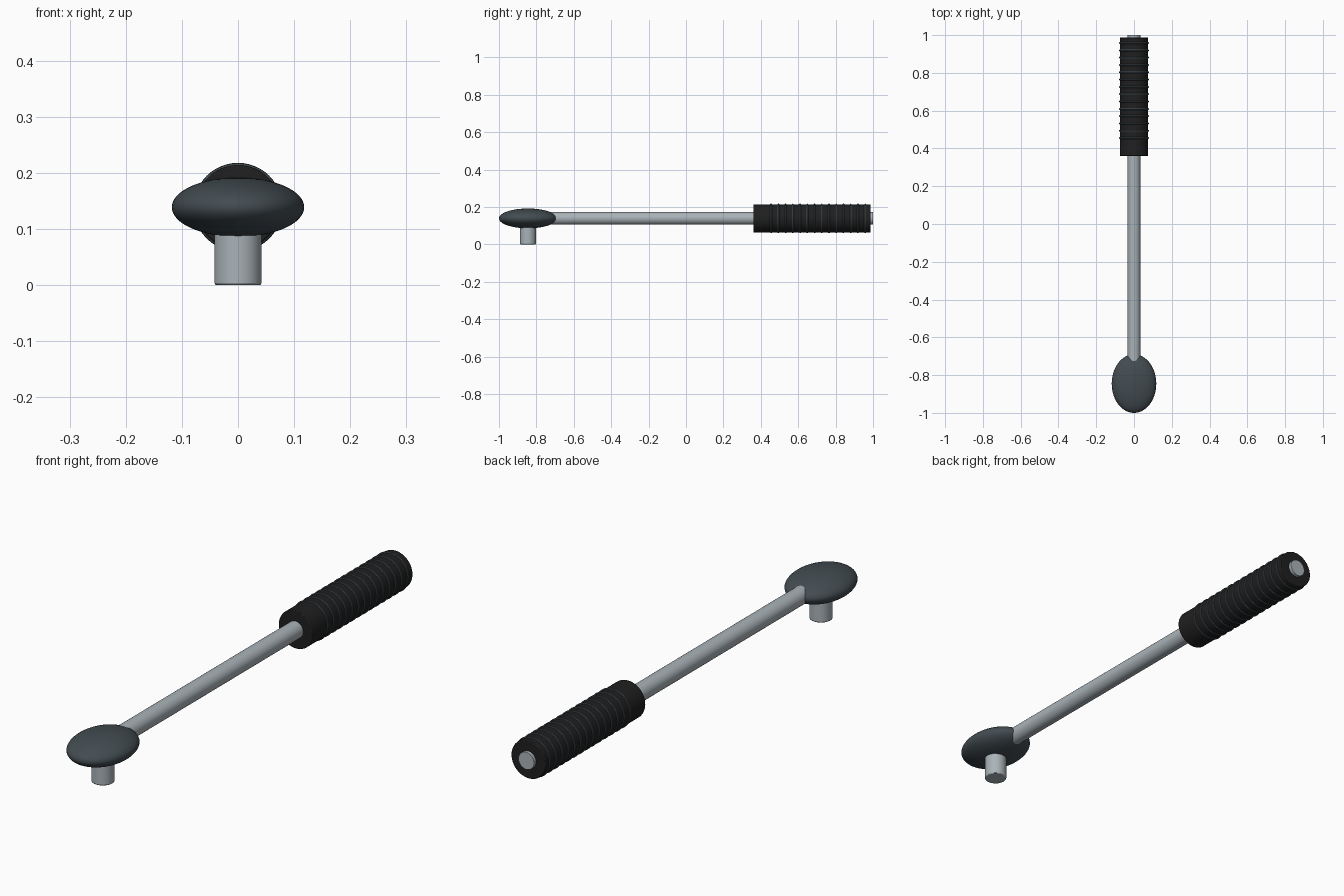
import bpy, math

if "Cube" in bpy.data.objects:
    bpy.data.objects.remove(bpy.data.objects["Cube"])

def material(name, color):
    m = bpy.data.materials.new(name)
    m.diffuse_color = (*color, 1)
    m.use_nodes = True
    m.node_tree.nodes["Principled BSDF"].inputs["Base Color"].default_value = m.diffuse_color
    return m

steel = material("brushed steel", (0.40, 0.45, 0.48))
slate = material("dark slate", (0.055, 0.072, 0.082))
rubber = material("black rubber", (0.014, 0.014, 0.014))
AXIS_Z = 0.139

def finish(name, mat, bevel=0):
    o = bpy.context.object
    o.name = name
    o.data.materials.append(mat)
    if bevel:
        b = o.modifiers.new("bevel", 'BEVEL')
        b.width, b.segments, b.limit_method = bevel, 2, 'ANGLE'
    bpy.ops.object.shade_smooth_by_angle(angle=math.radians(35))
    return o

def rod(name, mat, radius, y0, y1, bevel=0):
    bpy.ops.mesh.primitive_cylinder_add(vertices=48, radius=radius, depth=y1 - y0,
        location=(0, (y0 + y1) / 2, AXIS_Z), rotation=(math.pi / 2, 0, 0))
    return finish(name, mat, bevel)

# Flattened ratchet head
bpy.ops.mesh.primitive_uv_sphere_add(segments=64, ring_count=32, radius=1,
                                     location=(0, -0.845, AXIS_Z))
bpy.context.object.scale = (0.118, 0.155, 0.053)
finish("ratchet_head", slate)

# Drive stud below the head
bpy.ops.mesh.primitive_cylinder_add(vertices=40, radius=0.042, depth=0.13,
                                    location=(0, -0.845, 0.065))
finish("drive_stud", steel, 0.004)

# Shaft runs from the head through the grip and shows at the end
rod("shaft", steel, 0.034, -0.80, 1.0)
rod("grip", rubber, 0.075, 0.36, 0.987, 0.003)

# Raised grip ribs
for i in range(14):
    bpy.ops.mesh.primitive_torus_add(major_radius=0.0735, minor_radius=0.0055,
        major_segments=48, minor_segments=10,
        location=(0, 0.455 + i * 0.0387, AXIS_Z), rotation=(math.pi / 2, 0, 0))
    finish(f"grip_rib_{i + 1}", slate)
